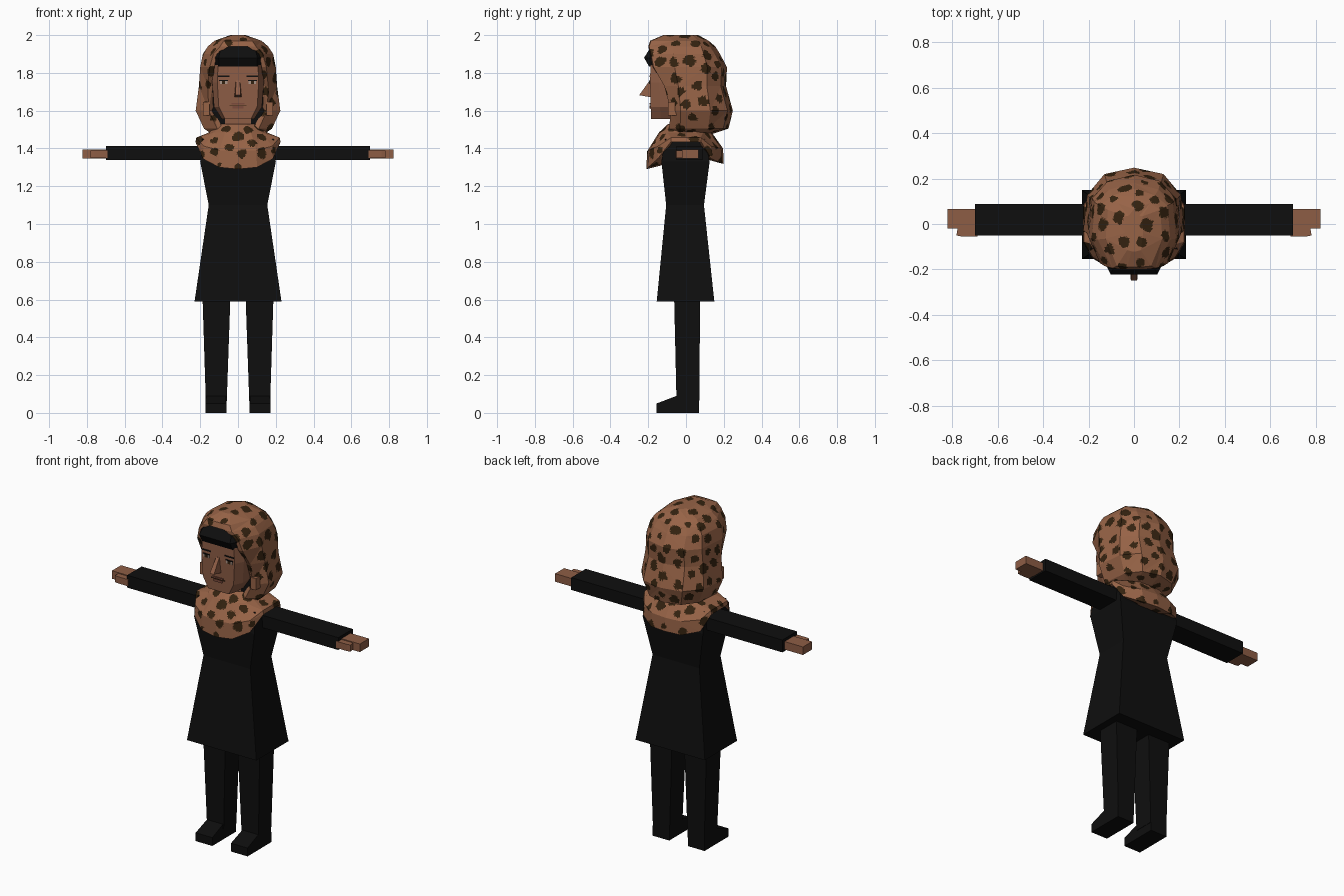
import bpy, bmesh, random
from mathutils import Vector, kdtree, noise

random.seed(4)
if "Cube" in bpy.data.objects:
    bpy.data.objects.remove(bpy.data.objects["Cube"])


def material(name, r, g, b):
    m = bpy.data.materials.new(name)
    m.use_nodes = True
    m.diffuse_color = (r, g, b, 1)
    m.node_tree.nodes["Principled BSDF"].inputs["Base Color"].default_value = (r, g, b, 1)
    return m


black = material("black cloth", .0045, .0045, .0045)
skin = material("skin", .27, .11, .06)
scarf = material("scarf brown", .31, .125, .062)
spot = material("spot dark brown", .034, .016, .005)
lip = material("lip", .2, .07, .045)
white = material("eye white", .4, .3, .25)


def finish(name, bm, *mats):
    bmesh.ops.recalc_face_normals(bm, faces=bm.faces)
    mesh = bpy.data.meshes.new(name)
    bm.to_mesh(mesh)
    bm.free()
    for m in mats:
        mesh.materials.append(m)
    obj = bpy.data.objects.new(name, mesh)
    bpy.context.collection.objects.link(obj)
    return obj


def loft(rings, closed=True, caps=True):
    """Skin a stack of rings with quads."""
    bm = bmesh.new()
    rows = [[bm.verts.new(p) for p in ring] for ring in rings]
    n = len(rows[0])
    for a, b in zip(rows, rows[1:]):
        for i in range(n if closed else n - 1):
            j = (i + 1) % n
            bm.faces.new((a[i], a[j], b[j], b[i]))
    if caps:
        bm.faces.new(rows[0])
        bm.faces.new(rows[-1])
    return bm, rows


def rect(z, x0, x1, y0, y1):
    return [(x0, y0, z), (x1, y0, z), (x1, y1, z), (x0, y1, z)]


def tower(name, mat, *levels):
    return finish(name, loft([rect(*lv) for lv in levels])[0], mat)


def box(name, mat, x0, x1, y0, y1, z0, z1):
    return tower(name, mat, (z0, x0, x1, y0, y1), (z1, x0, x1, y0, y1))


def mirrored(half):
    """Half ring from centre line outwards, made into a whole one."""
    return [(-x, y, z) for x, y, z in reversed(half[1:])] + half


def mirror_object(obj):
    m = obj.modifiers.new("mirror", "MIRROR")
    m.use_axis[0] = True
    return obj


def add_spots(bm):
    """Refine the cloth and mark scattered irregular patches."""
    bmesh.ops.triangulate(bm, faces=bm.faces)
    bmesh.ops.subdivide_edges(bm, edges=bm.edges, cuts=10, use_grid_fill=True)
    centres = [f.calc_center_median() for f in bm.faces]
    random.shuffle(centres)
    sites = []
    for c in centres:
        if all((c - s).length > .072 for s in sites):
            sites.append(c)
    tree = kdtree.KDTree(len(sites))
    for i, s in enumerate(sites):
        tree.insert(s, i)
    tree.balance()
    sizes = [random.uniform(.018, .03) for s in sites]
    for f in bm.faces:
        c = f.calc_center_median()
        _, i, d = tree.find(c)
        f.material_index = int(d < sizes[i] + .012 * noise.noise(c * 35))


# Dress
tower("dress", black,
      (.59, -.23, .23, -.155, .15), (1.1, -.155, .155, -.105, .095),
      (1.33, -.2, .2, -.13, .125), (1.45, -.19, .19, -.11, .1))

# Legs and shoes
mirror_object(tower("leg", black, (.05, .06, .17, -.05, .07), (.62, .04, .188, -.063, .075)))
bm, _ = loft([rect(0, .062, .172, -.155, .07), rect(.05, .062, .172, -.155, .07),
              rect(.09, .064, .17, -.05, .07)])
mirror_object(finish("shoe", bm, black))

# Arms and hands
mirror_object(box("sleeve", black, .14, .7, -.05, .087, 1.338, 1.412))
mirror_object(box("hand", skin, .69, .822, -.02, .066, 1.347, 1.395))
bm, _ = loft([[(.69, -.055, z), (.76, -.055, z), (.782, -.05, z), (.775, -.01, z), (.69, -.01, z)]
              for z in (1.35, 1.39)])
mirror_object(finish("thumb", bm, skin))


# Head
def head_ring(z, w, front, back, flat=.8, depth=.05):
    return mirrored([(0, front, z), (w * flat, front, z), (w, front + depth, z),
                     (w, back, z), (0, back, z)])[1:]


bm, _ = loft([head_ring(1.555, .085, -.185, .04), head_ring(1.62, .127, -.187, .08),
              head_ring(1.75, .137, -.19, .1), head_ring(1.88, .13, -.188, .1)])
finish("head", bm, skin)
box("neck", skin, -.07, .07, -.07, .07, 1.4, 1.58)
bm, _ = loft([head_ring(1.833, .125, -.195, 0), head_ring(1.88, .128, -.222, 0),
              head_ring(1.915, .118, -.2, 0), head_ring(1.94, .07, -.18, 0)])
finish("hair_fringe", bm, black)
tower("back_hair", black, (1.53, -.13, .13, -.07, .12), (1.65, -.15, .15, -.065, .13),
      (1.9, -.11, .11, -.06, .1))

# Nose: wedge with its tip low
bm, _ = loft([[(-.02, -.18, 1.67), (.02, -.18, 1.67), (.014, -.248, 1.682), (-.014, -.248, 1.682)],
              [(-.012, -.18, 1.76), (.012, -.18, 1.76), (.01, -.192, 1.76), (-.01, -.192, 1.76)]])
finish("nose", bm, skin)


# Painted face details as thin plates
def plate(name, mat, x0, x1, z0, z1, front=-.193):
    return box(name, mat, x0, x1, front, -.186, z0, z1)


mirror_object(plate("eyebrow", black, .045, .105, 1.779, 1.786))
mirror_object(plate("eyelid", black, .052, .1, 1.757, 1.763))
mirror_object(plate("eye", white, .056, .096, 1.741, 1.757))
mirror_object(plate("iris", spot, .068, .086, 1.741, 1.757, -.195))
plate("upper_lip", lip, -.035, .035, 1.632, 1.64)
plate("mouth_line", spot, -.045, .045, 1.627, 1.631)
plate("lower_lip", lip, -.028, .028, 1.612, 1.626)


# Hood: open arcs round the back, joined at the front above the brow
def hood_ring(z, w, back, xe, ye, xi, yi):
    return mirrored([(0, back, z), (.58 * w, back - .028, z), (.92 * w, back * .52, z),
                     (w, ye * .35, z), (xe, ye, z), (xi, yi, z)])


bm, rows = loft([hood_ring(*r) for r in (
    (1.47, .13, .12, .07, -.1, .05, -.08),
    (1.505, .18, .225, .11, -.09, .08, -.08),
    (1.6, .224, .248, .155, -.08, .13, -.06),
    (1.73, .207, .212, .16, -.115, .135, -.11),
    (1.83, .2, .217, .15, -.172, .125, -.175),
    (1.9, .186, .18, .13, -.185, .112, -.19),
    (1.94, .16, .155, .095, -.195, .05, -.2),
    (1.97, .125, .12, .075, -.185, .03, -.19),
    (2, .04, .065, .03, -.115, .01, -.12))], closed=False, caps=False)
for a, b in zip(rows[6:], rows[7:]):
    bm.faces.new((a[0], a[-1], b[-1], b[0]))
bm.faces.new(rows[-1])
add_spots(bm)
finish("hood", bm, scarf, spot)
mirror_object(box("hood_fold", scarf, .15, .185, -.095, -.05, 1.575, 1.645))

# Neck scarf: hangs low at front and back, lifted over the shoulders
hem = [(0, -.21, 1.29), (.1, -.2, 1.3), (.185, -.15, 1.345), (.225, -.08, 1.435),
       (.225, .08, 1.435), (.19, .135, 1.345), (.1, .19, 1.32), (0, .2, 1.32)]


def scarf_ring(scale, height):
    half = [(x * scale, y * scale, height(z)) for x, y, z in hem]
    return mirrored(half)[1:]


bm, _ = loft([scarf_ring(.62, lambda z: z + .02), scarf_ring(1, lambda z: z),
              scarf_ring(.98, lambda z: 1.39 + .5 * (z - 1.3)),
              scarf_ring(.68, lambda z: 1.485), scarf_ring(.45, lambda z: 1.53)], caps=False)
add_spots(bm)
finish("neck_scarf", bm, scarf, spot)
